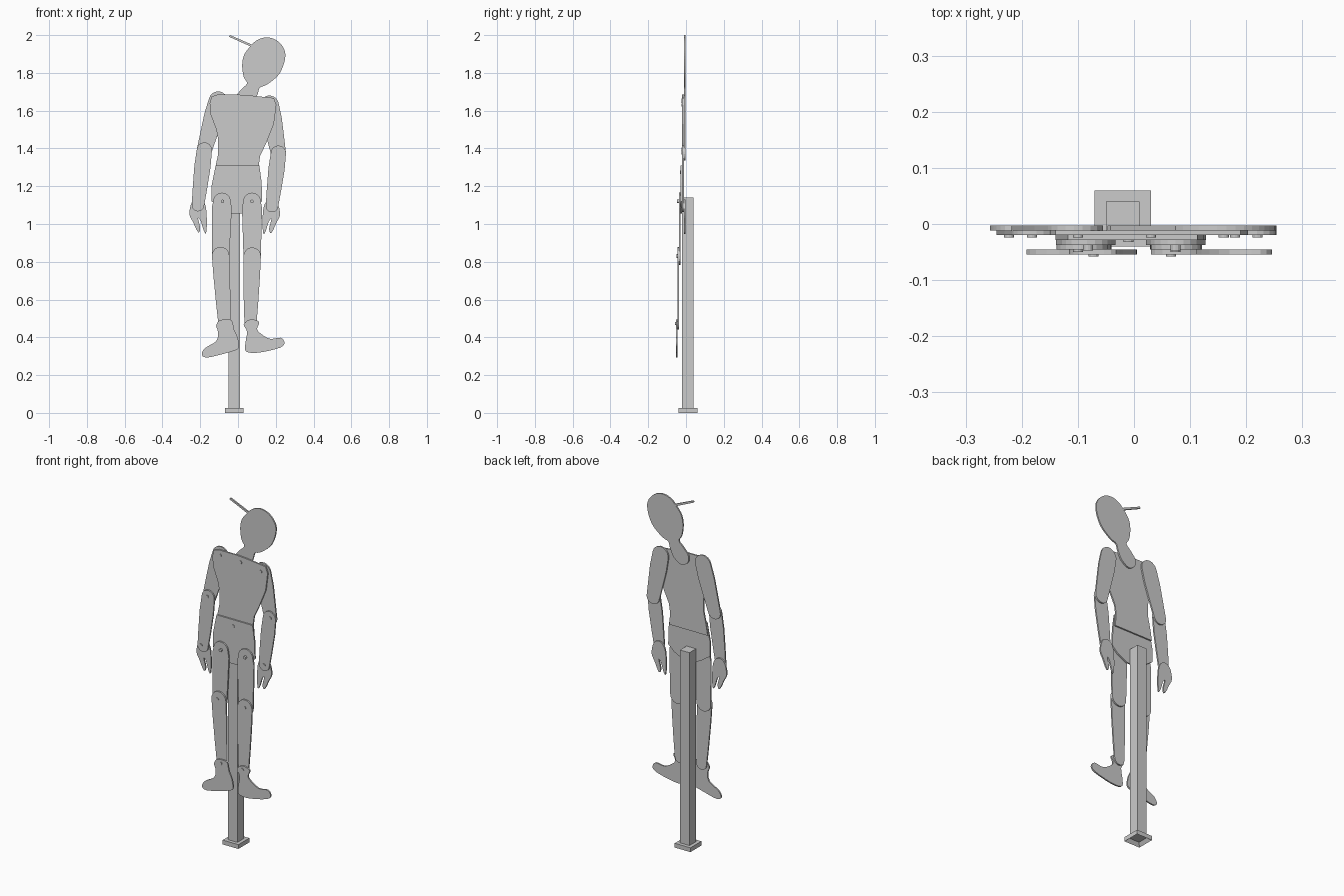
import bpy, bmesh
from math import pi, cos, sin, atan2
from mathutils import Vector

if "Cube" in bpy.data.objects:
    bpy.data.objects.remove(bpy.data.objects["Cube"])

T = 0.0085  # board thickness; boards are stacked in layers towards -y


def mesh_object(name, bm):
    bmesh.ops.recalc_face_normals(bm, faces=bm.faces)
    me = bpy.data.meshes.new(name)
    bm.to_mesh(me)
    bm.free()
    ob = bpy.data.objects.new(name, me)
    bpy.context.collection.objects.link(ob)
    return ob


def rounded(pts, n=3):
    """Closed smooth curve through the outline points."""
    out, k = [], len(pts)
    for i in range(k):
        a, b, c, d = (Vector(pts[(i + j) % k]) for j in (-1, 0, 1, 2))
        for s in range(n):
            t = s / n
            out.append(0.5 * (2 * b + (c - a) * t + (2 * a - 5 * b + 4 * c - d) * t * t
                              + (3 * b - a - 3 * c + d) * t ** 3))
    return out


def board(name, pts, layer):
    """Flat board cut to an x-z outline."""
    bm = bmesh.new()
    y = -0.003 - layer * T
    f = bm.faces.new([bm.verts.new((p[0], y, p[1])) for p in pts])
    r = bmesh.ops.extrude_face_region(bm, geom=[f])
    bmesh.ops.translate(bm, vec=(0, -T, 0),
                        verts=[v for v in r['geom'] if isinstance(v, bmesh.types.BMVert)])
    return mesh_object(name, bm)


def limb(name, p0, p1, r0, r1, mids, layer):
    """Round-ended board; mids are (position along, half width)."""
    a, b = Vector(p0), Vector(p1)
    d = b - a
    side = Vector((-d.y, d.x)).normalized()
    ang = atan2(side.y, side.x)
    arc = lambda c, r, s: [c + r * Vector((cos(s + pi * i / 10), sin(s + pi * i / 10)))
                           for i in range(11)]
    pts = arc(a, r0, ang)
    pts += [a + d * t - side * w for t, w in mids]
    pts += arc(b, r1, ang + pi)
    pts += [a + d * t + side * w for t, w in reversed(mids)]
    board(name, pts, layer)


def bolt(name, x, z, layer, proud=0.004):
    bm = bmesh.new()
    bmesh.ops.create_cone(bm, cap_ends=True, segments=12, radius1=0.009, radius2=0.009,
                          depth=T + proud)
    for v in bm.verts:
        v.co = Vector((x + v.co.x, v.co.z - 0.003 - layer * T - (T + proud) / 2, z + v.co.y))
    mesh_object(name, bm)


def box(name, lo, hi, hollow=0):
    bm = bmesh.new()
    bmesh.ops.create_cube(bm, size=1)
    for v in bm.verts:
        v.co = [lo[i] + (v.co[i] + 0.5) * (hi[i] - lo[i]) for i in range(3)]
    if hollow:
        bm.normal_update()
        under = [f for f in bm.faces if f.normal.z < -0.9]
        bmesh.ops.inset_region(bm, faces=under, thickness=hollow)
        bmesh.ops.translate(bm, verts=under[0].verts, vec=(0, 0, 0.02))
    mesh_object(name, bm)


# Stand
box("stand_base", (-0.07, -0.04, 0), (0.03, 0.06, 0.025), 0.02)
box("stand_post", (-0.05, -0.02, 0.022), (0.01, 0.04, 1.14))

# Head with neck, and peg
board("head", rounded([
    (.048, 1.745), (.03, 1.78), (.022, 1.84), (.032, 1.895), (.065, 1.94), (.10, 1.973),
    (.148, 1.988), (.196, 1.977), (.233, 1.945), (.25, 1.905), (.245, 1.855), (.222, 1.80),
    (.19, 1.765), (.148, 1.735), (.115, 1.722), (.105, 1.69), (.08, 1.64), (.03, 1.61),
    (-.01, 1.635), (-.012, 1.675), (.02, 1.715)]), 0)
board("head_peg", [(-.047, 1.991), (-.042, 2.0), (.085, 1.945), (.08, 1.934)], 0)

# Torso and pelvis
board("torso", [
    (-.14, 1.675), (-.11, 1.685), (0, 1.685), (.07, 1.68), (.19, 1.667), (.203, 1.63),
    (.19, 1.53), (.15, 1.43), (.117, 1.36), (.11, 1.31), (.115, 1.24), (-.13, 1.24),
    (-.12, 1.30), (-.105, 1.37), (-.105, 1.45), (-.115, 1.50), (-.145, 1.58), (-.15, 1.64)], 1)
board("pelvis", [
    (-.118, 1.31), (.113, 1.31), (.125, 1.22), (.128, 1.12), (.09, 1.085), (.03, 1.055),
    (-.035, 1.055), (-.09, 1.085), (-.14, 1.12), (-.14, 1.20)], 2)

# Arms
for side, sh, el, wr in (("left", (-.105, 1.652), (-.178, 1.392), (-.212, 1.10)),
                         ("right", (.166, 1.63), (.214, 1.375), (.18, 1.095))):
    limb(side + "_upper_arm", sh, el, .05, .04, [(.3, .052), (.6, .047)], 0)
    limb(side + "_forearm", el, wr, .04, .033, [(.3, .043), (.7, .038)], 1)

# Hands
hand = [(-.25, 1.10), (-.257, 1.05), (-.238, 1.01), (-.22, .97), (-.207, .955), (-.20, .98),
        (-.212, 1.03), (-.197, 1.015), (-.183, .97), (-.17, .95), (-.165, 1.0), (-.17, 1.09),
        (-.195, 1.13), (-.23, 1.13)]
board("left_hand", rounded(hand), 0)
board("right_hand", rounded([(-x - .035, z - .004) for x, z in hand]), 0)

# Legs
for side, hip, knee, ankle in (("left", (-.085, 1.12), (-.092, .833), (-.072, .473)),
                               ("right", (.074, 1.12), (.075, .83), (.066, .473))):
    limb(side + "_thigh", hip, knee, .046, .046, [(.12, .053), (.5, .05)], 3)
    limb(side + "_shin", knee, ankle, .046, .032, [(.3, .044), (.7, .038)], 4)

# Feet
board("left_foot", rounded([
    (-.116, .46), (-.10, .488), (-.065, .495), (-.032, .488), (-.02, .44), (-.002, .40),
    (.005, .355), (-.01, .333), (-.095, .308), (-.165, .293), (-.192, .308), (-.175, .343),
    (-.115, .38), (-.106, .43)]), 5)
board("right_foot", rounded([
    (.03, .468), (.065, .495), (.112, .482), (.101, .445), (.12, .42), (.17, .392),
    (.225, .398), (.246, .372), (.222, .345), (.11, .319), (.045, .324), (.038, .36),
    (.048, .43)]), 5)

# Joint bolts
for name, x, z, layer, proud in (
        ("neck", .03, 1.65, 1, .004), ("waist", -.01, 1.273, 2, .004),
        ("left_shoulder", -.10, 1.655, 1, .004), ("right_shoulder", .16, 1.63, 1, .004),
        ("left_elbow", -.182, 1.395, 1, .004), ("right_elbow", .22, 1.377, 1, .004),
        ("left_wrist", -.223, 1.103, 1, .004), ("right_wrist", .18, 1.095, 1, .004),
        ("left_hip", -.082, 1.12, 3, .01), ("right_hip", .074, 1.12, 3, .01),
        ("left_knee", -.10, .833, 4, .004), ("right_knee", .074, .83, 4, .004),
        ("left_ankle", -.072, .473, 5, .004), ("right_ankle", .066, .473, 5, .004)):
    bolt(name + "_bolt", x, z, layer, proud)
